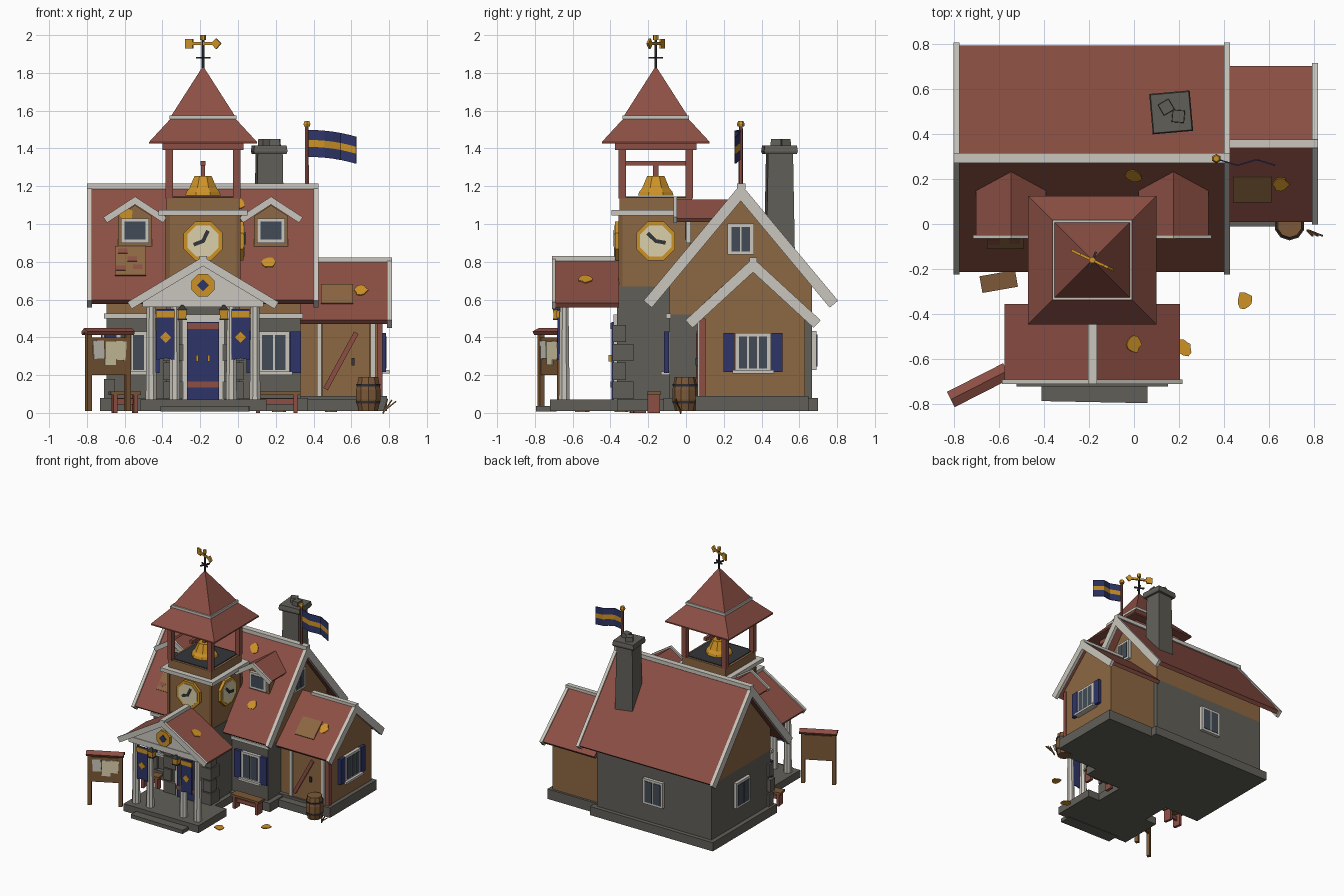
import bpy, bmesh, math, random
from mathutils import Matrix, Euler

if "Cube" in bpy.data.objects:
    bpy.data.objects.remove(bpy.data.objects["Cube"])
random.seed(4)
I = Matrix.Identity(4)
CX, TY = -0.185, -0.16          # tower centre
RIDGE, SLOPE = 0.29, 1.2        # main roof ridge y and pitch


def material(name, code):
    rgb = [int(code[i:i + 2], 16) / 255 for i in (0, 2, 4)]
    col = [c / 12.92 if c < 0.04 else ((c + 0.055) / 1.055) ** 2.4 for c in rgb] + [1]
    m = bpy.data.materials.new(name)
    m.use_nodes = True
    m.diffuse_color = col
    b = m.node_tree.nodes["Principled BSDF"]
    b.inputs["Base Color"].default_value = col
    b.inputs["Roughness"].default_value = 0.9
    return m


RED, TAN = material("roof red", "8C4F44"), material("timber tan", "8C6742")
WOOD, STONE = material("wood brown", "7C5837"), material("stone grey", "615F58")
WHITE, BLUE = material("trim white", "CAC6BD"), material("cloth blue", "2E3568")
GOLD, GLASS = material("gold", "CD9226"), material("glass slate", "424B56")
CREAM, IRON = material("clock cream", "DBD0AA"), material("iron dark", "33353A")


def finish(name, bm, mats, m=I):
    bmesh.ops.recalc_face_normals(bm, faces=bm.faces)
    bm.transform(m)
    me = bpy.data.meshes.new(name)
    bm.to_mesh(me)
    bm.free()
    for k in mats if isinstance(mats, list) else [mats]:
        me.materials.append(k)
    ob = bpy.data.objects.new(name, me)
    bpy.context.scene.collection.objects.link(ob)
    return ob


def place(x, y, z=0, deg=0):
    return Matrix.Translation((x, y, z)) @ Matrix.Rotation(math.radians(deg), 4, 'Z')


def box(name, mat, c, s, m=I, rot=(0, 0, 0)):
    bm = bmesh.new()
    bmesh.ops.create_cube(bm, size=1)
    bm.transform(Matrix.Translation(c) @ Euler(rot).to_matrix().to_4x4() @ Matrix.Diagonal((*s, 1)))
    return finish(name, bm, mat, m)


def span(name, mat, x, y, z):
    return box(name, mat, [sum(a) / 2 for a in (x, y, z)], [a[1] - a[0] for a in (x, y, z)])


def prism(name, mat, pts, axis, a, b, m=I):
    """Extrude a (horizontal, z) outline along x or y."""
    bm = bmesh.new()
    rings = [[bm.verts.new((d, p, q) if axis == 'x' else (p, d, q)) for p, q in pts] for d in (a, b)]
    for r in rings:
        bm.faces.new(r)
    for i in range(len(pts)):
        bm.faces.new([rings[0][i - 1], rings[0][i], rings[1][i], rings[1][i - 1]])
    return finish(name, bm, mat, m)


def lathe(name, mat, prof, n=8, m=I):
    bm = bmesh.new()
    k = 1 / math.cos(math.pi / n)
    rings = [[bm.verts.new((r * k * math.cos((i + .5) * math.tau / n),
                            r * k * math.sin((i + .5) * math.tau / n), z)) for i in range(n)] for r, z in prof]
    for lo, hi in zip(rings, rings[1:]):
        for i in range(n):
            bm.faces.new([lo[i - 1], lo[i], hi[i], hi[i - 1]])
    bm.faces.new(rings[0])
    bm.faces.new(rings[-1])
    return finish(name, bm, mat, m)


def chevron(c, top, half, slope, t):
    """Gable roof section with eaves cut square to the slope."""
    e, k = top - half * slope, t / (1 + slope * slope)
    i = half - k * slope
    return [(c - half, e), (c, top), (c + half, e), (c + i, e - k), (c, top - t), (c - i, e - k)]


def gable(c, top, half, slope, base):
    e = top - half * slope
    return [(c - half, base), (c - half, e), (c, top), (c + half, e), (c + half, base)]


def plate(name, mat, m, r, y, z, t=0.008):
    """Upright octagon facing local -y."""
    return lathe(name, mat, [(r, 0), (r, t)], 8, m @ Matrix.Translation((0, y, z)) @ Matrix.Rotation(math.pi / 2, 4, 'X'))


def window(name, m, w, h, panes=2, shutters=False):
    box(name + "_frame", WHITE, (0, -.01, 0), (w, .03, h), m)
    pw = (w - .03) / panes
    for i in range(panes):
        box(name + "_pane", GLASS, ((i - (panes - 1) / 2) * pw, -.026, 0), (pw - .01, .006, h - .036), m)
    if shutters:
        box(name + "_sill", WHITE, (0, -.02, -h / 2), (w + .03, .05, .018), m)
        for s in (-1, 1):
            box(name + "_shutter", BLUE, (s * (w / 2 + .032), -.015, 0), (.06, .025, h), m)


# Main house
span("main_foundation", STONE, (-.73, .37), (-.12, .7), (.01, .08))
span("main_stone_wall", STONE, (-.695, .33), (-.088, .667), (.06, .52))
prism("main_timber_gable", TAN, gable(RIDGE, 1.16, .377, SLOPE, .52), 'x', -.695, .33)
span("front_trim", WHITE, (-.71, .345), (-.105, -.08), (.5, .525))
prism("main_roof", RED, chevron(RIDGE, 1.2, .502, SLOPE, .05), 'x', -.78, .41)
for x in (-.8, .4):
    prism("main_bargeboard", WHITE, chevron(RIDGE, 1.212, .515, SLOPE, .09), 'x', x, x + .026)
span("main_ridge_cap", WHITE, (-.8, .425), (.27, .315), (1.185, 1.215))

# Side wing
span("wing_foundation", STONE, (.3, .788), (.05, .648), (.01, .09))
prism("wing_walls", TAN, gable(.355, .77, .275, .92, .09), 'x', .3, .757)
prism("wing_roof", RED, chevron(.355, .81, .346, .92, .04), 'x', .33, .795)
prism("wing_bargeboard", WHITE, chevron(.355, .82, .358, .92, .075), 'x', .79, .815)
span("wing_ridge_cap", WHITE, (.42, .815), (.337, .375), (.8, .822))
span("wing_corner_post", RED, (.735, .765), (.072, .102), (.09, .5))
span("wing_door", TAN, (.445, .7), (.065, .085), (.09, .48))
for x in (.43, .715):
    span("wing_door_post", WHITE, (x - .013, x + .013), (.06, .085), (.09, .5))
span("wing_door_lintel", WHITE, (.417, .728), (.06, .085), (.475, .5))
box("wing_door_brace", RED, (.545, .06, .275), (.027, .012, .34), rot=(0, .5, 0))
span("wing_door_handle", IRON, (.6, .618), (.05, .066), (.25, .29))
span("wing_step", STONE, (.34, .65), (-.01, .06), (.01, .07))

# Windows
for x in (CX - .375, CX + .375):
    window("front_window", place(x, -.088, .32), .165, .22, 2, True)
window("wing_window", place(.757, .355, .32, 90), .19, .205, 3, True)
window("gable_window", place(.33, RIDGE, .92, 90), .14, .165)
window("back_window", place(CX, .667, .33, 180), .18, .205)
window("left_window", place(-.695, RIDGE, .33, -90), .18, .205)

# Dormers
for x in (CX - .36, CX + .36):
    prism("dormer_body", TAN, gable(x, 1.1, .09, .65, .8), 'y', .025, .19)
    prism("dormer_roof", RED, chevron(x, 1.13, .155, .65, .025), 'y', -.055, .23)
    prism("dormer_trim", WHITE, chevron(x, 1.145, .168, .65, .042), 'y', -.065, -.048)
    window("dormer_window", place(x, .025, .965), .15, .13, 1)

# Tower
T = place(CX, TY)
box("tower_foundation", STONE, (0, 0, .04), (.46, .46, .06), T)
box("tower_stone", STONE, (0, -.004, .36), (.39, .4, .62), T)
box("tower_timber", TAN, (0, 0, .905), (.385, .385, .47), T)
box("tower_cornice", WHITE, (0, 0, 1.06), (.47, .47, .03), T)
box("belfry_floor", IRON, (0, 0, 1.142), (.35, .35, .008), T)
for sx in (-1, 1):
    for sy in (-1, 1):
        box("belfry_post", RED, (sx * .178, sy * .178, 1.27), (.04, .04, .27), T)
        box("tower_corner_board", WOOD, (sx * .187, sy * .187, .86), (.022, .022, .38), T)
    for i in range(4):
        w = .07 if i % 2 else .11
        box("tower_quoin", STONE, (sx * (.213 - w / 2), -.228 + w / 2, .12 + i * .1), (w, w, .092), T)
for i in range(3):
    box("house_quoin", STONE, (-.68, -.075, .13 + i * .12), (.06 + .03 * (i % 2), .06, .1))
box("belfry_top", RED, (0, 0, 1.41), (.43, .43, .035), T)
lathe("tower_lower_roof", RED, [(.285, 1.425), (.285, 1.435), (.165, 1.565)], 4, T)
lathe("tower_roof_band", WHITE, [(.177, 1.555), (.177, 1.575)], 4, T)
lathe("tower_upper_roof", RED, [(.167, 1.575), (.004, 1.83)], 4, T)
box("bell_beam", RED, (0, 0, 1.322), (.025, .36, .025), T)
box("bell_hanger", RED, (0, 0, 1.285), (.02, .03, .07), T)
lathe("bell", GOLD, [(.094, 1.15), (.088, 1.17), (.072, 1.19), (.045, 1.255)], 8, T)
for turn, minute, hour in ((0, .45, -1.95), (90, -.8, 1.75)):
    m = T @ place(0, 0, 0, turn)
    plate("clock_rim", GOLD, m, .103, -.19, .91, .025)
    plate("clock_face", CREAM, m, .083, -.212, .91)
    for ang, size in ((minute, .065), (hour, .058)):
        box("clock_hand", IRON, (math.sin(ang) * size * .42, -.222, .91 + math.cos(ang) * size * .42),
            (.02, .005, size), m, (0, ang, 0))

# Weather vane
V = place(CX, TY, 0, -25)
lathe("vane_rod", IRON, [(.007, 1.8), (.007, 1.98)], 6, V)
lathe("vane_knob", GOLD, [(.013, 1.975), (.013, 2.0)], 6, V)
for s in ((.08, .01, .01), (.01, .08, .01)):
    box("vane_cross", IRON, (0, 0, 1.88), s, V)
box("vane_shaft", GOLD, (0, 0, 1.955), (.17, .012, .016), V)
box("vane_tail", GOLD, (-.08, 0, 1.955), (.045, .012, .05), V)
box("vane_tip", GOLD, (.077, 0, 1.955), (.04, .012, .04), V, (0, math.pi / 4, 0))

# Porch
P = place(CX, 0)
box("porch_floor", STONE, (0, -.54, .04), (.67, .36, .06), P)
box("porch_step", STONE, (.01, -.74, .022), (.47, .1, .03), P, (0, 0, -.02))
prism("porch_gable", WHITE, gable(0, .79, .34, .6, .585), 'y', -.675, -.36, P)
prism("porch_roof", RED, chevron(0, .815, .39, .6, .03), 'y', -.7, -.355, P)
prism("porch_bargeboard", WHITE, chevron(0, .827, .4, .6, .05), 'y', -.71, -.69, P)
box("porch_ridge_cap", WHITE, (0, -.54, .815), (.04, .34, .03), P)
box("porch_front_beam", WHITE, (0, -.65, .583), (.64, .06, .045), P)
plate("emblem_rim", GOLD, P, .06, -.675, .675, .02)
box("emblem_diamond", BLUE, (0, -.698, .675), (.045, .007, .045), P, (0, math.pi / 4, 0))
box("door_frame", WHITE, (0, -.37, .29), (.225, .03, .46), P)
box("door", BLUE, (0, -.385, .275), (.17, .02, .41), P)
for z in (.15, .46):
    box("door_band", RED, (0, -.396, z), (.17, .008, .03), P)
for s in (-1, 1):
    box("porch_side_beam", WHITE, (s * .295, -.51, .583), (.05, .3, .04), P)
    box("door_knob", GOLD, (s * .03, -.4, .29), (.014, .02, .035), P)
    for x in (.15, .275):
        lathe("porch_column", WHITE, [(.029, .065), (.023, .565)], 8, P @ place(s * x, -.645))
    B = P @ place(s * .198, -.675)
    prism("banner", BLUE, [(-.048, .55), (.048, .55), (.048, .28), (0, .29), (-.048, .28)], 'y', -.004, .004, B)
    box("banner_stripe", GOLD, (0, -.004, .522), (.1, .012, .035), B)
    box("banner_diamond", GOLD, (0, -.005, .4), (.042, .008, .042), B, (0, math.pi / 4, 0))
    L = P @ place(s * .11, -.68)
    lathe("lantern", GOLD, [(.02, .498), (.024, .545)], 4, L)
    lathe("lantern_cap", IRON, [(.028, .545), (.006, .57)], 4, L)
    lathe("lantern_base", IRON, [(.024, .492), (.024, .5)], 4, L)

# Chimney
C = place(.165, .495, 0, 5)
lathe("chimney", STONE, [(.075, .85), (.066, 1.39)], 4, C)
lathe("chimney_cap", STONE, [(.085, 1.37), (.09, 1.385), (.085, 1.415)], 4, C)
for x, y, a in ((-.02, .025, 25), (.03, -.02, -10)):
    lathe("chimney_pot", STONE, [(.028, 1.41), (.026, 1.45)], 4, C @ place(x, y, 0, a))

# Flag
lathe("flag_pole", RED, [(.01, 1.15), (.009, 1.52)], 6, place(.365, RIDGE))
lathe("flag_finial", GOLD, [(.015, 1.515), (.018, 1.53), (.012, 1.545)], 6, place(.365, RIDGE))
bm = bmesh.new()
grid = [[bm.verts.new((.375 + u * .042, RIDGE - .014 + .013 * math.cos(u * 1.57), 1.355 + w - .001 * u * u))
         for w in (0, .053, .09, .143)] for u in range(7)]
for a, b in zip(grid, grid[1:]):
    for w in range(3):
        bm.faces.new([a[w], b[w], b[w + 1], a[w + 1]]).material_index = int(w == 1)
finish("flag", bm, [BLUE, GOLD]).modifiers.new("thickness", 'SOLIDIFY').thickness = .006

# Notice board
N = place(-.688, -.715, 0, 27)
for s in (-1, 1):
    box("notice_post", WOOD, (s * .115, 0, .22), (.028, .028, .42), N)
box("notice_panel", WOOD, (0, 0, .3), (.22, .018, .2), N)
prism("notice_roof", RED, chevron(0, .45, .038, .5, .022), 'x', -.14, .14, N)
for x, z, h, k in ((-.062, .335, .095, WHITE), (.008, .315, .125, CREAM), (.068, .33, .1, CREAM)):
    box("notice_paper", k, (x, -.012, z), (.064, .006, h), N, (0, x, 0))

# Benches and barrel
for m, w in ((place(.205, -.17), .25), (place(-.6, -.255, 0, 10), .16)):
    box("bench_seat", WOOD, (0, 0, .105), (w, .075, .018), m)
    for s in (-1, 1):
        box("bench_leg", RED, (s * (w / 2 - .025), 0, .05), (.022, .065, .1), m)
    box("bench_rail", RED, (0, 0, .06), (w - .04, .015, .03), m)
K = place(.69, -.005)
lathe("barrel", WOOD, [(.05, .01), (.064, .07), (.064, .12), (.052, .19)], 10, K)
for z in (.05, .14):
    lathe("barrel_hoop", IRON, [(.0615, z), (.0645, z + .012)], 10, K)
for i in range(3):
    box("twig", WOOD, (.78 + i * .012, -.04, .035), (.007, .007, .085), rot=(.3, .3 + i * .3, 0))

# Roof patches and fallen leaves
A, W = math.atan(SLOPE), math.atan(.92)
box("main_roof_patch", TAN, (-.57, -.043, .803), (.165, .2, .012), rot=(A, 0, 0))
for x, y in ((-.62, -.08), (-.53, -.075), (-.56, -.04), (-.61, -.005)):
    box("patch_tile", RED, (x, y, 1.209 - (RIDGE - y) * SLOPE), (.05, .03, .008), rot=(A, 0, 0))
box("wing_roof_patch", TAN, (.525, .154, .628), (.17, .15, .012), rot=(W, 0, 0))


def leaf(x, y, z, rot=(0, 0, 0)):
    bm = bmesh.new()
    bm.faces.new([bm.verts.new((Matrix.Rotation(i * math.tau / 12, 3, 'Z').col[0] * random.uniform(.029, .043)))
                  for i in range(12)])
    finish("leaf", bm, GOLD, Matrix.Translation((x, y, z)) @ Euler(rot).to_matrix().to_4x4()).modifiers.new(
        "thickness", 'SOLIDIFY').thickness = .006


for x, y in ((.165, -.05), (0, .21)):
    leaf(x, y, 1.208 - (RIDGE - y) * SLOPE, (A, 0, 0))
leaf(.65, .175, .653, (W, 0, 0))
leaf(0, -.535, .712, (0, math.atan(.6), 0))
leaf(-.59, .018, 1.05, (math.pi / 2, 0, 0))
leaf(.49, -.34, .012)
leaf(.22, -.55, .012)
